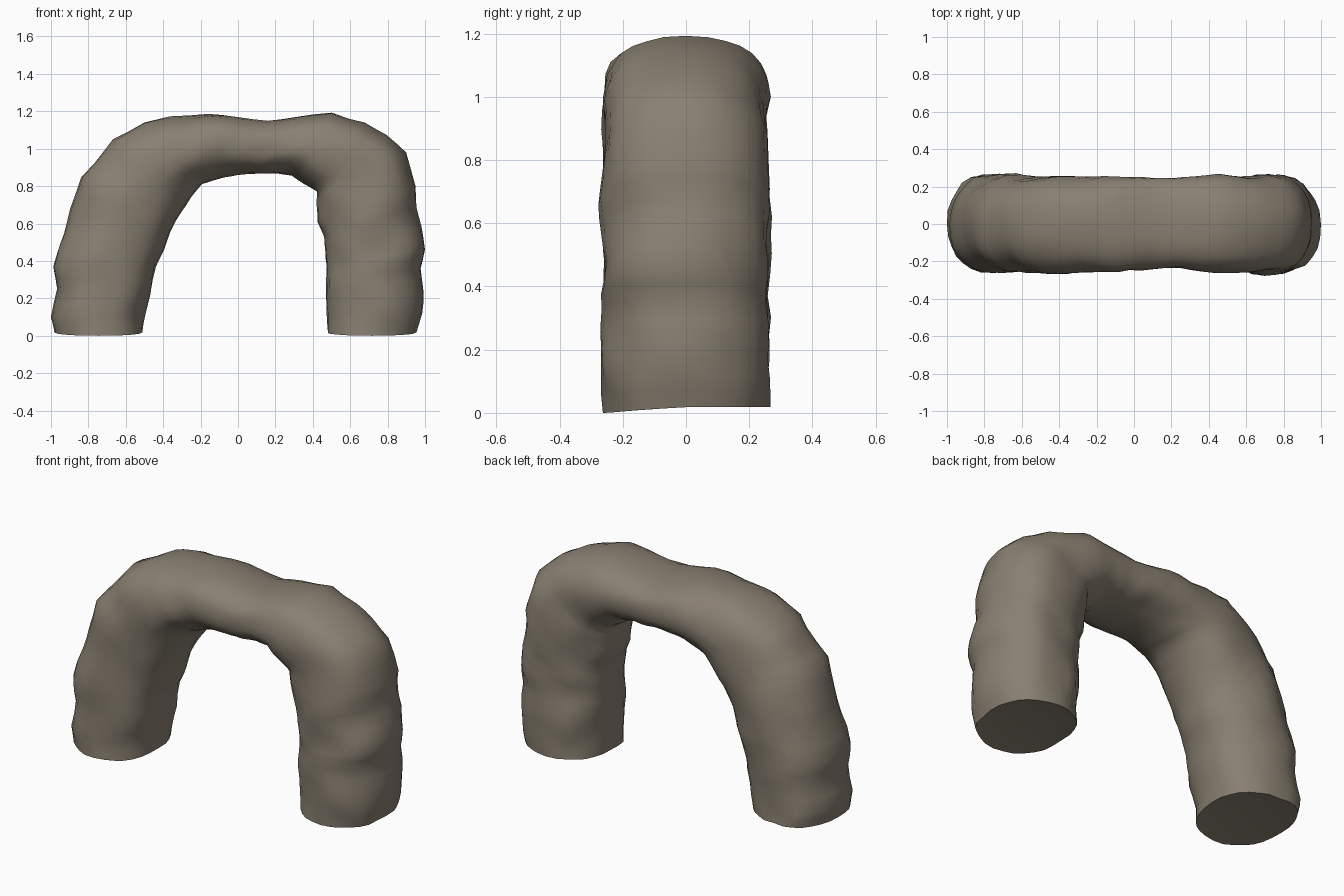
import bpy, bmesh, math
from mathutils import Vector, noise

if "Cube" in bpy.data.objects:
    bpy.data.objects.remove(bpy.data.objects["Cube"])

# Rock colour
stone = bpy.data.materials.new("brown grey stone")
stone.diffuse_color = (0.25, 0.215, 0.165, 1)
stone.use_nodes = True
stone.node_tree.nodes["Principled BSDF"].inputs["Base Color"].default_value = stone.diffuse_color

# Arch stations from left foot to right foot: outer x, z, inner x, z
stations = [
    (-.98, .02, -.51, .02), (-1.0, .10, -.50, .10), (-.97, .25, -.47, .22),
    (-.99, .37, -.44, .37), (-.93, .55, -.40, .46), (-.90, .68, -.36, .56),
    (-.84, .85, -.30, .66), (-.76, .93, -.25, .74), (-.67, 1.05, -.19, .81),
    (-.50, 1.14, -.13, .83), (-.36, 1.17, -.07, .85), (-.16, 1.19, -.01, .86),
    (0, 1.17, .07, .87), (.16, 1.15, .14, .87), (.30, 1.17, .21, .87),
    (.50, 1.19, .29, .86), (.68, 1.14, .35, .81), (.79, 1.07, .42, .77),
    (.90, .98, .42, .70), (.95, .80, .42, .61), (.96, .69, .46, .53),
    (.98, .58, .465, .46), (.995, .46, .47, .38), (.975, .36, .465, .30),
    (.99, .23, .47, .20), (.98, .12, .475, .11), (.95, .02, .48, .015)]
SIDES = 28
SUB = 2


def sample(t):
    # Station value with linear blending between neighbours
    i = min(int(t), len(stations) - 2)
    a, b = stations[i], stations[i + 1]
    return [p + (q - p) * (t - i) for p, q in zip(a, b)]


def power(v, e):
    return math.copysign(abs(v) ** e, v)


# Lumpy stone arch swept through the stations
bm = bmesh.new()
rings = []
count = (len(stations) - 1) * SUB
for k in range(count + 1):
    ox, oz, ix, iz = sample(k / SUB)
    mid = Vector(((ox + ix) / 2, 0, (oz + iz) / 2))
    half = Vector(((ox - ix) / 2, 0, (oz - iz) / 2))
    depth = .244 + .018 * min(1, abs(mid.x) / .7)
    ring = []
    for s in range(SIDES):
        a = 2 * math.pi * s / SIDES
        p = mid + half * power(math.cos(a), .87)
        p.y = depth * power(math.sin(a), .87)
        lump = .022 * noise.noise(p * 5.5) + .010 * noise.noise(p * 12)
        out = (p - mid).normalized()
        p += out * lump * (.4 + .6 * abs(math.sin(a)))
        if k in (0, count):      # feet dip to the ground at the front
            p.z = .018 - .018 * max(0, math.sin(-a))
        ring.append(bm.verts.new(p))
    rings.append(ring)
for r, q in zip(rings, rings[1:]):
    for s in range(SIDES):
        n = (s + 1) % SIDES
        bm.faces.new((r[s], r[n], q[n], q[s]))

# Slightly hollow undersides of the feet
for ring in (rings[0], rings[-1]):
    c = sum((v.co for v in ring), Vector()) / SIDES
    inner = [bm.verts.new(c + (v.co - c) * .6 + Vector((0, 0, .012))) for v in ring]
    for s in range(SIDES):
        n = (s + 1) % SIDES
        bm.faces.new((ring[s], ring[n], inner[n], inner[s]))
    bm.faces.new(inner)
bmesh.ops.recalc_face_normals(bm, faces=bm.faces[:])

mesh = bpy.data.meshes.new("stone_arch")
bm.to_mesh(mesh)
bm.free()
mesh.materials.append(stone)
arch = bpy.data.objects.new("stone_arch", mesh)
bpy.context.collection.objects.link(arch)
bpy.context.view_layer.objects.active = arch
arch.select_set(True)
bpy.ops.object.shade_smooth_by_angle(angle=math.radians(60))
